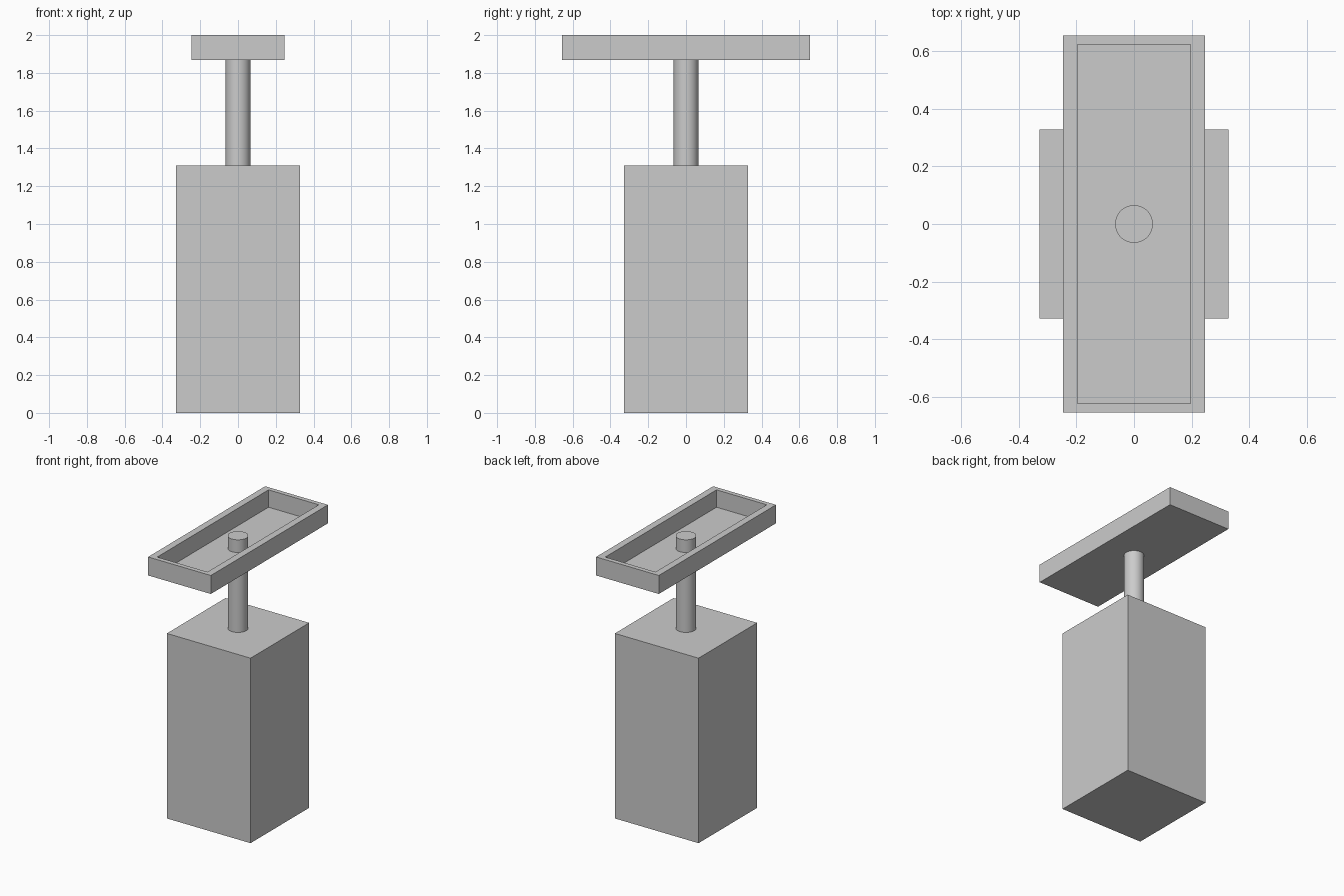
import bpy, bmesh, math
from mathutils import Matrix

if "Cube" in bpy.data.objects:
    bpy.data.objects.remove(bpy.data.objects["Cube"])


def box_bmesh(size, z0):
    bm = bmesh.new()
    m = Matrix.Translation((0, 0, z0 + size[2] / 2)) @ Matrix.Diagonal((*size, 1))
    bmesh.ops.create_cube(bm, size=1, matrix=m)
    return bm


def add_object(name, bm):
    bmesh.ops.recalc_face_normals(bm, faces=bm.faces)
    mesh = bpy.data.meshes.new(name)
    bm.to_mesh(mesh)
    bm.free()
    obj = bpy.data.objects.new(name, mesh)
    bpy.context.collection.objects.link(obj)
    return obj


# Tall square base
add_object("base", box_bmesh((0.656, 0.656, 1.311), 0))

# Round post, rising through the tray floor
bpy.ops.mesh.primitive_cylinder_add(vertices=64, radius=0.0656, depth=0.656,
                                    location=(0, 0, 1.311 + 0.328))
bpy.context.object.name = "post"
bpy.ops.object.shade_smooth_by_angle(angle=math.radians(30))

# Open tray: the top face is narrowed to the rim, then sunk to a thin floor
bm = box_bmesh((0.492, 1.311, 0.131), 1.869)
top = max(bm.faces, key=lambda f: f.calc_center_median().z)
bmesh.ops.inset_individual(bm, faces=[top], thickness=0.02)
for v in top.verts:
    v.co.x = math.copysign(0.197, v.co.x)
    v.co.y = math.copysign(0.623, v.co.y)
floor = bmesh.ops.extrude_discrete_faces(bm, faces=[top])["faces"][0]
for v in floor.verts:
    v.co.z = 1.877
add_object("tray", bm)
